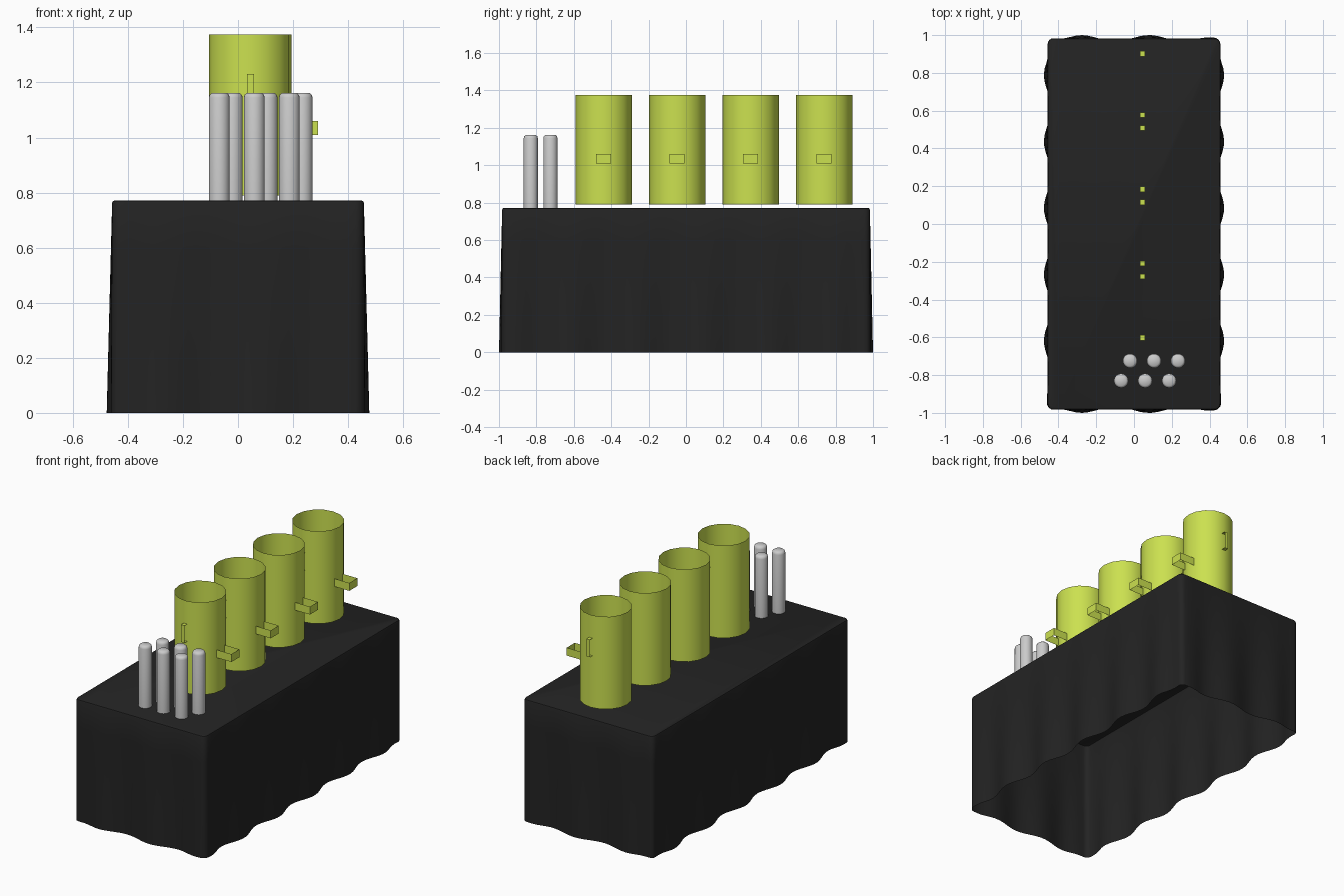
import bpy, bmesh, math
from math import pi, cos, sin

if "Cube" in bpy.data.objects:
    bpy.data.objects.remove(bpy.data.objects["Cube"])


def material(name, rgb):
    m = bpy.data.materials.new(name)
    m.diffuse_color = (*rgb, 1)
    m.use_nodes = True
    m.node_tree.nodes["Principled BSDF"].inputs["Base Color"].default_value = m.diffuse_color
    return m


BLACK = material("black_cloth", (0.017, 0.017, 0.017))
LIME = material("lime_plastic", (0.60, 0.75, 0.08))


def finish(bm, name, mat=None, smooth=True, angle=40):
    me = bpy.data.meshes.new(name)
    bm.to_mesh(me)
    bm.free()
    ob = bpy.data.objects.new(name, me)
    bpy.context.collection.objects.link(ob)
    if mat:
        me.materials.append(mat)
    if smooth:
        bpy.ops.object.select_all(action='DESELECT')
        ob.select_set(True)
        bpy.context.view_layer.objects.active = ob
        bpy.ops.object.shade_smooth_by_angle(angle=math.radians(angle))
    return ob


def bridge(bm, a, b, closed=True):
    n = len(a)
    for i in range(n if closed else n - 1):
        j = (i + 1) % n
        bm.faces.new((a[i], a[j], b[j], b[i]))


# Table cloth: rounded rectangle, open below, folds growing towards the hem
HX, HY, R, H = 0.457, 0.983, 0.03, 0.772


def outline():
    """(x, y, nx, ny) counter-clockwise around the rounded rectangle."""
    corners = [(1, -1, -pi / 2, 60), (1, 1, 0, 28), (-1, 1, pi / 2, 60), (-1, -1, pi, 28)]
    pts = []
    for k, (sx, sy, a0, n) in enumerate(corners):
        for i in range(5):
            a = a0 + pi / 2 * i / 4
            pts.append((sx * (HX - R) + R * cos(a), sy * (HY - R) + R * sin(a), cos(a), sin(a)))
        x0, y0, nx, ny = pts[-1]
        tx, ty = -ny, nx
        length = 2 * ((HY if k % 2 == 0 else HX) - R)
        for i in range(1, n):
            d = length * i / n
            pts.append((x0 + tx * d, y0 + ty * d, nx, ny))
    return pts


def fold(v, half, phase, period):
    fade = max(0, min(1, (half - abs(v)) / 0.16))
    return fade * cos(2 * pi * (v - phase) / period)


bm = bmesh.new()
pts = outline()
rings = []
for z, inset in ((0, 0), (0.2, 0), (0.4, 0), (0.6, 0), (H - 0.01, 0), (H - 0.003, 0.003), (H, 0.01)):
    g = 1 - z / H
    rings.append([bm.verts.new((x + nx * (0.02 * g * fold(y, HY, 0.085, 0.352) - inset),
                                y + ny * (0.017 * g * fold(x, HX, -0.28, 0.36) - inset), z))
                  for x, y, nx, ny in pts])
for a, b in zip(rings, rings[1:]):
    bridge(bm, a, b)
bm.faces.new(rings[-1])
finish(bm, "table_cloth", BLACK)


# Open thin cups with a side handle and a narrow loop front and back
def strap(name, path, offset):
    """Thin band through path, swept by +-offset."""
    bm = bmesh.new()
    rows = [[bm.verts.new([c + s * o for c, o in zip(p, offset)]) for p in path] for s in (-1, 1)]
    bridge(bm, rows[0], rows[1], closed=False)
    finish(bm, name, LIME, smooth=False)


CX, CR = 0.044, 0.15
for i in range(4):
    cy = -0.44 + 0.393 * i
    bm = bmesh.new()
    rows = [[bm.verts.new((CX + CR * cos(2 * pi * k / 16), cy + CR * sin(2 * pi * k / 16), z))
             for k in range(16)] for z in (0.79, 1.375)]
    bridge(bm, *rows)
    finish(bm, f"cup_{i + 1}", LIME)
    strap(f"cup_handle_{i + 1}",
          [(CX + 0.142, cy - 0.04, 1.035), (0.29, cy - 0.04, 1.035),
           (0.29, cy + 0.04, 1.035), (CX + 0.142, cy + 0.04, 1.035)], (0, 0, 0.025))
    for side, s in (("front", -1), ("back", 1)):
        ya, yb = cy + s * 0.148, cy + s * 0.176
        strap(f"cup_loop_{side}_{i + 1}",
              [(0.045, ya, 1.12), (0.045, yb, 1.12), (0.045, yb, 1.23), (0.045, ya, 1.23)],
              (0.0125, 0, 0))


# Six grey rods standing in two staggered rows
for i in range(6):
    row, col = divmod(i, 3)
    x = -0.068 + 0.127 * col + 0.047 * row
    y = -0.83 + 0.105 * row
    bm = bmesh.new()
    rows = [[bm.verts.new((x + r * cos(2 * pi * k / 20), y + r * sin(2 * pi * k / 20), z))
             for k in range(20)]
            for r, z in ((0.038, 0.765), (0.038, 1.145), (0.035, 1.155), (0.027, 1.162))]
    for a, b in zip(rows, rows[1:]):
        bridge(bm, a, b)
    bm.faces.new(rows[-1])
    bm.faces.new(rows[0][::-1])
    finish(bm, f"rod_{i + 1}", angle=60)
